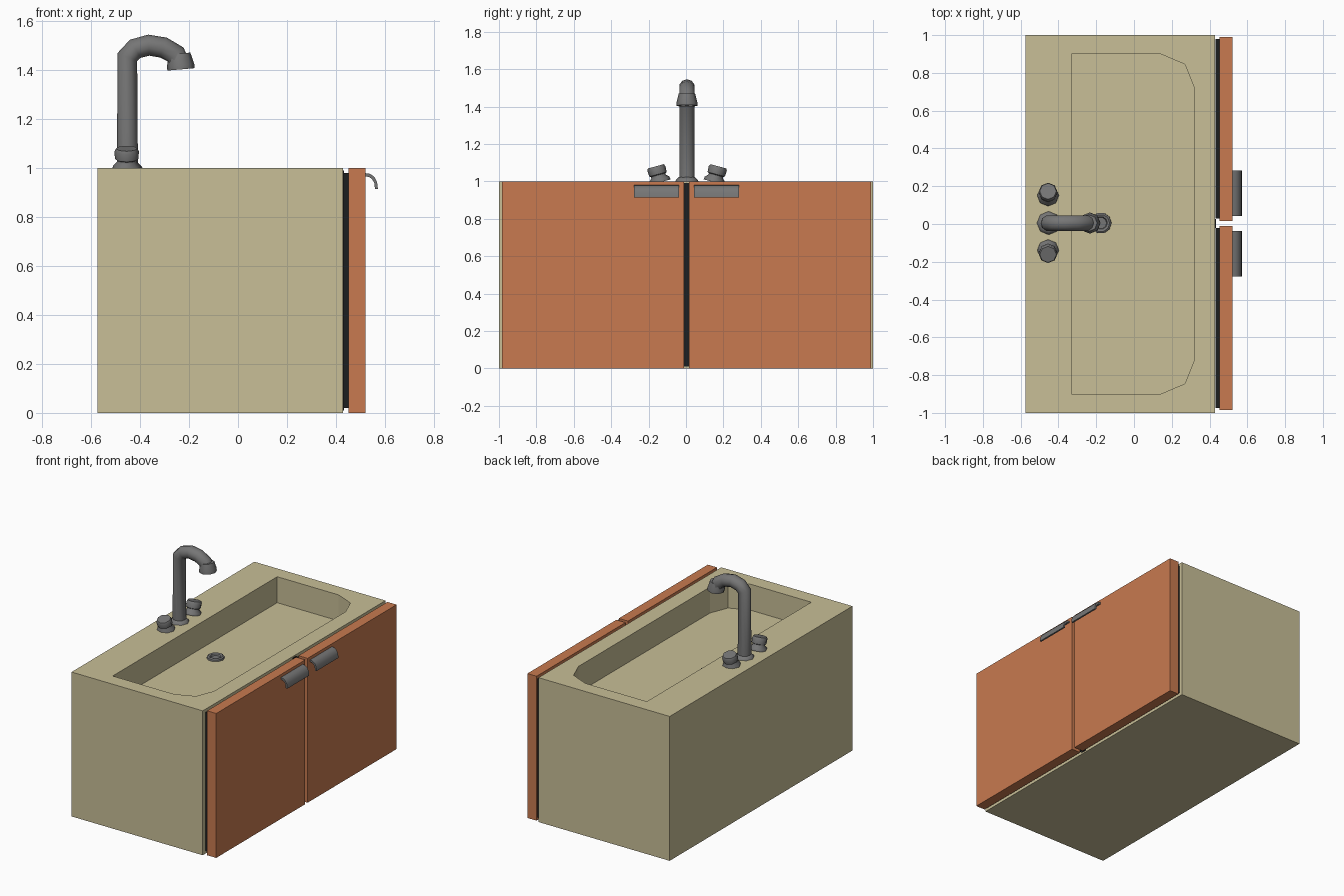
import bpy, bmesh, math
from mathutils import Matrix, Vector

if "Cube" in bpy.data.objects:
    bpy.data.objects.remove(bpy.data.objects["Cube"], do_unlink=True)


def material(name, rgb):
    m = bpy.data.materials.new(name)
    m.use_nodes = True
    color = (*rgb, 1)
    m.diffuse_color = color
    m.node_tree.nodes["Principled BSDF"].inputs["Base Color"].default_value = color
    return m


BEIGE = material("beige", (0.58, 0.52, 0.31))
ORANGE = material("orange", (0.58, 0.195, 0.08))
GREY = material("grey metal", (0.18, 0.18, 0.18))
BLACK = material("black", (0.012, 0.013, 0.014))


def finish(name, bm, mat, smooth=False):
    bmesh.ops.recalc_face_normals(bm, faces=bm.faces)
    mesh = bpy.data.meshes.new(name)
    bm.to_mesh(mesh)
    bm.free()
    mesh.materials.append(mat)
    obj = bpy.data.objects.new(name, mesh)
    bpy.context.collection.objects.link(obj)
    if smooth:
        shade(obj)
    return obj


def select(obj):
    bpy.ops.object.select_all(action='DESELECT')
    obj.select_set(True)
    bpy.context.view_layer.objects.active = obj


def shade(obj):
    select(obj)
    bpy.ops.object.shade_smooth_by_angle(angle=math.radians(50))


def box(name, x, y, z, mat):
    bm = bmesh.new()
    bmesh.ops.create_cube(bm, size=1)
    for v in bm.verts:
        v.co = [lo + (c + 0.5) * (hi - lo) for c, (lo, hi) in zip(v.co, (x, y, z))]
    return finish(name, bm, mat)


def prism(name, points, offset, mat, smooth=False):
    bm = bmesh.new()
    face = bm.faces.new([bm.verts.new(p) for p in points])
    top = bmesh.ops.extrude_face_region(bm, geom=[face])
    verts = [g for g in top["geom"] if isinstance(g, bmesh.types.BMVert)]
    bmesh.ops.translate(bm, verts=verts, vec=offset)
    return finish(name, bm, mat, smooth)


def lathe(name, profile, place, tilt=None, steps=8):
    """Turn (radius, height) points about the local z axis."""
    bm = bmesh.new()
    verts = [bm.verts.new((r, 0, z)) for r, z in profile]
    edges = [bm.edges.new(pair) for pair in zip(verts, verts[1:])]
    bmesh.ops.spin(bm, geom=verts + edges, cent=(0, 0, 0), axis=(0, 0, 1),
                   angle=2 * math.pi, steps=steps)
    bmesh.ops.remove_doubles(bm, verts=bm.verts, dist=0.0005)
    turn = tilt or Matrix.Identity(4)
    bm.transform(Matrix.Translation(place) @ turn)
    return finish(name, bm, GREY, True)


# Cabinet body with a basin cut into its top
body = box("cabinet_body", (-0.575, 0.43), (-1, 1), (0, 1), BEIGE)
half = [(-0.33, 0.9), (0.14, 0.9), (0.27, 0.845), (0.32, 0.72)]
outline = half + [(x, -y) for x, y in reversed(half)]
cutter = prism("basin_cutter", [(x, y, 0.82) for x, y in outline], (0, 0, 0.4), BEIGE)
cutter.hide_render = True
cut = body.modifiers.new("basin", 'BOOLEAN')
cut.operation = 'DIFFERENCE'
cut.solver = 'EXACT'
cut.object = cutter
select(body)
bpy.ops.object.modifier_apply(modifier=cut.name)
bpy.data.objects.remove(cutter, do_unlink=True)

# Doors, their dark backings and hooked handles
grip = [(0.52, 0.98), (0.54, 0.977), (0.557, 0.965), (0.568, 0.945), (0.572, 0.915),
        (0.56, 0.915), (0.557, 0.94), (0.548, 0.955), (0.536, 0.964), (0.52, 0.967)]
for side, sign in (("left", 1), ("right", -1)):
    def span(a, b):
        return sorted((0.003 + sign * a, 0.003 + sign * b))
    box(side + "_door", (0.452, 0.522), span(0.013, 0.987), (0, 1), ORANGE)
    box(side + "_door_backing", (0.432, 0.452), span(0.025, 0.977), (0.02, 0.98), BLACK)
    lo, hi = span(0.04, 0.28)
    prism(side + "_handle", [(x, lo, z) for x, z in grip], (0, hi - lo, 0), GREY, True)
box("centre_seal", (0.43, 0.433), (-0.02, 0.026), (0.01, 0.99), BLACK)

# Tap: flange, bent pipe and nozzle
TAP_X, TAP_Y = -0.452, 0.005
lathe("tap_flange", [(0, 0), (0.062, 0), (0.058, 0.008), (0.044, 0.022), (0, 0.022)],
      (TAP_X, TAP_Y, 1))
path = [(TAP_X, 1.0), (TAP_X, 1.455), (-0.42, 1.488), (-0.365, 1.503),
        (-0.305, 1.493), (-0.255, 1.465), (-0.238, 1.42)]
curve = bpy.data.curves.new("tap_pipe", 'CURVE')
curve.dimensions = '3D'
curve.bevel_depth = 0.043
curve.bevel_resolution = 3
curve.use_fill_caps = True
spline = curve.splines.new('POLY')
spline.points.add(len(path) - 1)
for point, (x, z) in zip(spline.points, path):
    point.co = (x, TAP_Y, z, 1)
curve.materials.append(GREY)
pipe = bpy.data.objects.new("tap_pipe", curve)
bpy.context.collection.objects.link(pipe)
select(pipe)
bpy.ops.object.convert(target='MESH')
shade(bpy.context.view_layer.objects.active)
lathe("tap_nozzle", [(0, 0.012), (0.042, 0.012), (0.045, 0), (0.056, 0), (0.056, 0.018),
                     (0.044, 0.065), (0, 0.065)],
      (-0.233, TAP_Y, 1.404), Matrix.Rotation(math.radians(-5), 4, 'Y'))

# Two knobs leaning outward
for side, sign in (("left", 1), ("right", -1)):
    lean = Matrix.Rotation(math.radians(-15 * sign), 4, 'X')
    lathe(side + "_knob",
          [(0, -0.01), (0.058, -0.01), (0.056, 0.006), (0.04, 0.022), (0.04, 0.03),
           (0.048, 0.034), (0.05, 0.066), (0.044, 0.078), (0, 0.078)],
          (-0.455, 0.006 + sign * 0.147, 1.005), lean)

# Drain ring on the basin floor
lathe("drain", [(0.056, 0), (0.055, 0.012), (0.046, 0.018), (0.034, 0.014),
                (0.03, 0.003), (0, 0.003)], (-0.175, TAP_Y, 0.82), steps=10)
